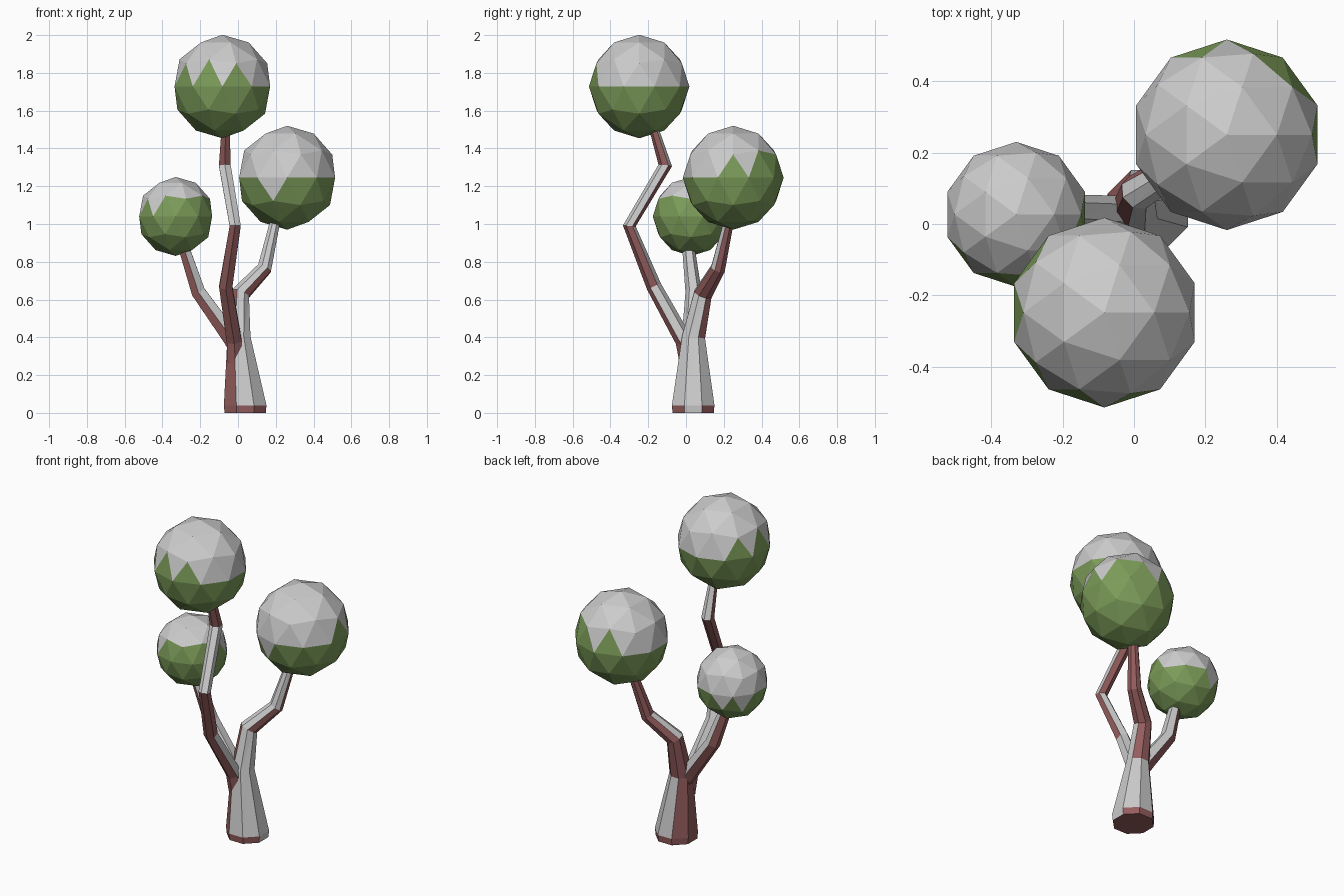
import bpy, bmesh, math
from mathutils import Vector

if "Cube" in bpy.data.objects:
    bpy.data.objects.remove(bpy.data.objects["Cube"])


def material(name, rgb):
    m = bpy.data.materials.new(name)
    m.diffuse_color = (*rgb, 1)
    m.use_nodes = True
    m.node_tree.nodes["Principled BSDF"].inputs["Base Color"].default_value = m.diffuse_color
    return m


snow = material("snow", (0.8, 0.8, 0.8))
leaf = material("leaf_green", (0.2, 0.33, 0.1))
bark = material("bark_red", (0.3, 0.11, 0.11))


def finish(name, bm, base, snow_dir, limit):
    # faces turned towards snow_dir get the snow colour
    bmesh.ops.recalc_face_normals(bm, faces=bm.faces)
    d = Vector(snow_dir).normalized()
    for f in bm.faces:
        f.material_index = 1 if f.normal.dot(d) > limit else 0
    me = bpy.data.meshes.new(name)
    bm.to_mesh(me)
    bm.free()
    me.materials.append(base)
    me.materials.append(snow)
    ob = bpy.data.objects.new(name, me)
    bpy.context.collection.objects.link(ob)


def limb(name, path, sides, snow_dir=(0, 0, 1), limit=0.08):
    # tapered tube through (x, y, z, radius) stations
    bm = bmesh.new()
    pts = [Vector(p[:3]) for p in path]
    rings = []
    for i, p in enumerate(pts):
        t = Vector((0, 0, 0))
        if i:
            t += (p - pts[i - 1]).normalized()
        if i < len(pts) - 1:
            t += (pts[i + 1] - p).normalized()
        if p.z < 0.05:
            t = Vector((0, 0, 1))
        q = Vector((0, 0, 1)).rotation_difference(t.normalized())
        ring = []
        for k in range(sides):
            a = 2 * math.pi * (k + 0.5) / sides
            ring.append(bm.verts.new(p + q @ Vector((math.cos(a), math.sin(a), 0)) * path[i][3]))
        rings.append(ring)
    for a, b in zip(rings, rings[1:]):
        for k in range(sides):
            n = (k + 1) % sides
            bm.faces.new((a[k], a[n], b[n], b[k]))
    bm.faces.new(rings[0][::-1])
    bm.faces.new(rings[-1])
    bmesh.ops.triangulate(bm, faces=[f for f in bm.faces if len(f.verts) == 4])
    finish(name, bm, bark, snow_dir, limit)


def crown(name, centre, r, snow_dir):
    # faceted foliage ball, slightly taller under the snow
    bm = bmesh.new()
    bmesh.ops.create_icosphere(bm, subdivisions=2, radius=r)
    for v in bm.verts:
        v.co.z *= 1.03
        v.co += Vector(centre)
    finish(name, bm, leaf, snow_dir, 0.1)


# trunk flowing into the back right branch
limb("trunk", [(0.038, 0.038, 0, 0.118), (0.038, 0.038, 0.04, 0.122),
               (0.005, 0.04, 0.40, 0.066), (0.012, 0.09, 0.63, 0.052),
               (0.14, 0.17, 0.765, 0.041), (0.205, 0.235, 1.05, 0.027)],
     8, (0.25, 0, 1), 0.1)

# tall front branch
limb("front_branch", [(-0.015, 0.01, 0.27, 0.045), (-0.02, -0.01, 0.38, 0.046),
                      (-0.065, -0.17, 0.67, 0.04), (-0.015, -0.30, 0.99, 0.034),
                      (-0.07, -0.11, 1.31, 0.036), (-0.065, -0.175, 1.52, 0.024)], 6)

# short left branch
limb("left_branch", [(0.0, 0.03, 0.33, 0.045), (-0.06, 0.03, 0.43, 0.05),
                     (-0.21, 0.04, 0.64, 0.043), (-0.295, 0.01, 0.90, 0.032)], 6)

# foliage balls
crown("top_crown", (-0.083, -0.248, 1.728), 0.266, (0.1, 0.1, 1))
crown("right_crown", (0.26, 0.25, 1.245), 0.267, (-0.15, -0.2, 1))
crown("left_crown", (-0.33, 0.027, 1.04), 0.203, (-0.2, 0.35, 1))
